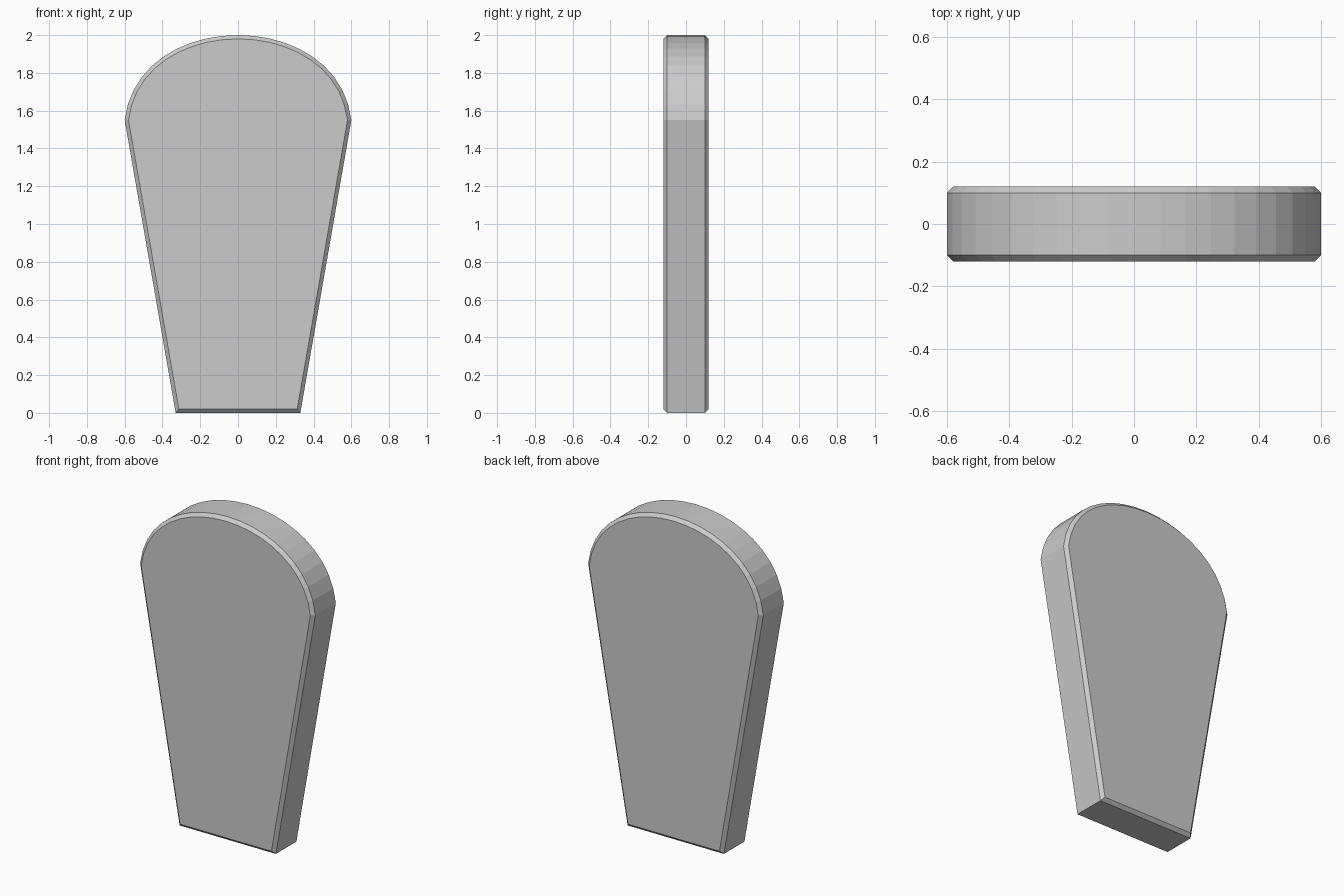
import bpy, bmesh

if "Cube" in bpy.data.objects:
    bpy.data.objects.remove(bpy.data.objects["Cube"])

BOTTOM_HALF, SHOULDER_HALF, SHOULDER_Z = 0.33, 0.6, 1.55
HALF_DEPTH, CHAMFER, SEGMENTS = 0.12, 0.02, 20


def bezier(p0, p1, p2, p3, t):
    s = 1 - t
    return tuple(s**3 * a + 3 * s * s * t * b + 3 * s * t * t * c + t**3 * d
                 for a, b, c, d in zip(p0, p1, p2, p3))


# Outline: tapered sides with a domed top
dome = [bezier((SHOULDER_HALF, SHOULDER_Z), (0.53, 2.15), (-0.53, 2.15),
               (-SHOULDER_HALF, SHOULDER_Z), i / SEGMENTS)
        for i in range(SEGMENTS + 1)]
outline = [(-BOTTOM_HALF, 0), (BOTTOM_HALF, 0)] + dome

# Extrude the outline into a slab
bm = bmesh.new()
front = bm.faces.new([bm.verts.new((x, -HALF_DEPTH, z)) for x, z in outline])
back = bmesh.ops.extrude_face_region(bm, geom=[front], use_keep_orig=True)
bmesh.ops.translate(bm, vec=(0, 2 * HALF_DEPTH, 0),
                    verts=[g for g in back["geom"] if isinstance(g, bmesh.types.BMVert)])
bmesh.ops.recalc_face_normals(bm, faces=bm.faces)

# Chamfer the front and back rims only
rims = [e for e in bm.edges if abs(e.verts[0].co.y - e.verts[1].co.y) < 1e-5]
bmesh.ops.bevel(bm, geom=rims, offset=CHAMFER, offset_type='OFFSET',
                segments=1, profile=0.5, affect='EDGES')
bmesh.ops.recalc_face_normals(bm, faces=bm.faces)

mesh = bpy.data.meshes.new("tapered_slab")
bm.to_mesh(mesh)
bm.free()
slab = bpy.data.objects.new("tapered_slab", mesh)
bpy.context.collection.objects.link(slab)
